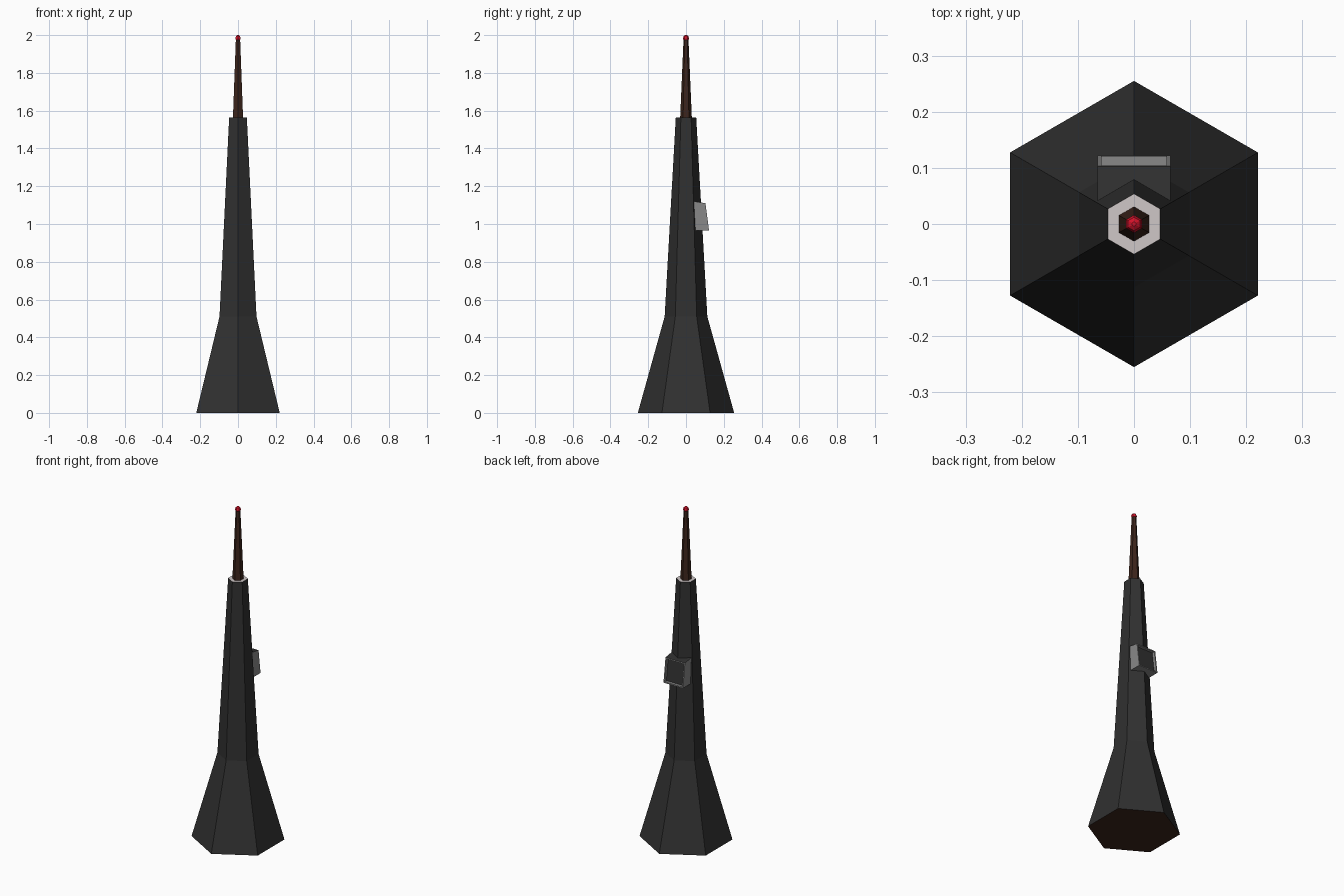
import bpy, bmesh, math

if "Cube" in bpy.data.objects:
    bpy.data.objects.remove(bpy.data.objects["Cube"])


def material(name, r, g, b):
    m = bpy.data.materials.new(name)
    m.diffuse_color = (r, g, b, 1)
    m.use_nodes = True
    m.node_tree.nodes["Principled BSDF"].inputs["Base Color"].default_value = m.diffuse_color
    return m


charcoal = material("charcoal", 0.03, 0.03, 0.03)
brown = material("dark brown", 0.045, 0.018, 0.011)
pale = material("pale stone", 0.62, 0.57, 0.57)
grey = material("frame grey", 0.25, 0.25, 0.25)
red = material("beacon red", 0.65, 0.006, 0.022)


def finish(name, bm, mats):
    bmesh.ops.recalc_face_normals(bm, faces=bm.faces)
    me = bpy.data.meshes.new(name)
    bm.to_mesh(me)
    bm.free()
    for m in mats:
        me.materials.append(m)
    ob = bpy.data.objects.new(name, me)
    bpy.context.collection.objects.link(ob)
    return ob


def hex_loft(name, profile, mats, rule=None):
    """Stack six-sided rings (radius, z), corners pointing along y."""
    bm = bmesh.new()
    rings = []
    for r, z in profile:
        rings.append([bm.verts.new((r * math.sin(i * math.pi / 3),
                                    r * math.cos(i * math.pi / 3), z)) for i in range(6)])
    for a, b in zip(rings, rings[1:]):
        for i in range(6):
            j = (i + 1) % 6
            bm.faces.new((a[i], a[j], b[j], b[i]))
    bm.faces.new(rings[0])
    bm.faces.new(rings[-1])
    bmesh.ops.recalc_face_normals(bm, faces=bm.faces)
    bm.normal_update()
    if rule:
        for f in bm.faces:
            f.material_index = rule(f)
    return finish(name, bm, mats)


# Tower body: pale flat top, brown underside
hex_loft("tower_body", [(0.255, 0), (0.113, 0.51), (0.054, 1.565)],
         [charcoal, pale, brown],
         lambda f: 1 if f.normal.z > 0.9 else 2 if f.normal.z < -0.9 else 0)

# Mast and beacon
hex_loft("mast", [(0.031, 1.56), (0.013, 1.98)], [brown])
hex_loft("beacon", [(0.007, 1.968), (0.015, 1.977), (0.016, 1.985), (0.012, 1.995), (0.004, 2.0)], [red])

# Window bay on the back: slanted front, recessed dark pane, dark roof
bm = bmesh.new()
side = [(0.03, 0.965), (0.122, 0.965), (0.103, 1.11), (0.03, 1.122)]
left, right = [[bm.verts.new((x, y, z)) for y, z in side] for x in (-0.065, 0.065)]
bm.faces.new(left)
bm.faces.new(right)
for i in range(4):
    j = (i + 1) % 4
    bm.faces.new((left[i], left[j], right[j], right[i]))
bmesh.ops.recalc_face_normals(bm, faces=bm.faces)
bm.normal_update()
front = max(bm.faces, key=lambda f: f.normal.y)
roof = max(bm.faces, key=lambda f: f.normal.z)
roof.material_index = 1
bmesh.ops.inset_region(bm, faces=[front], thickness=0.01)
pane = bmesh.ops.extrude_discrete_faces(bm, faces=[front])["faces"][0]
bmesh.ops.translate(bm, verts=pane.verts, vec=(0, -0.017, 0))
pane.material_index = 1
finish("window_bay", bm, [grey, charcoal])
